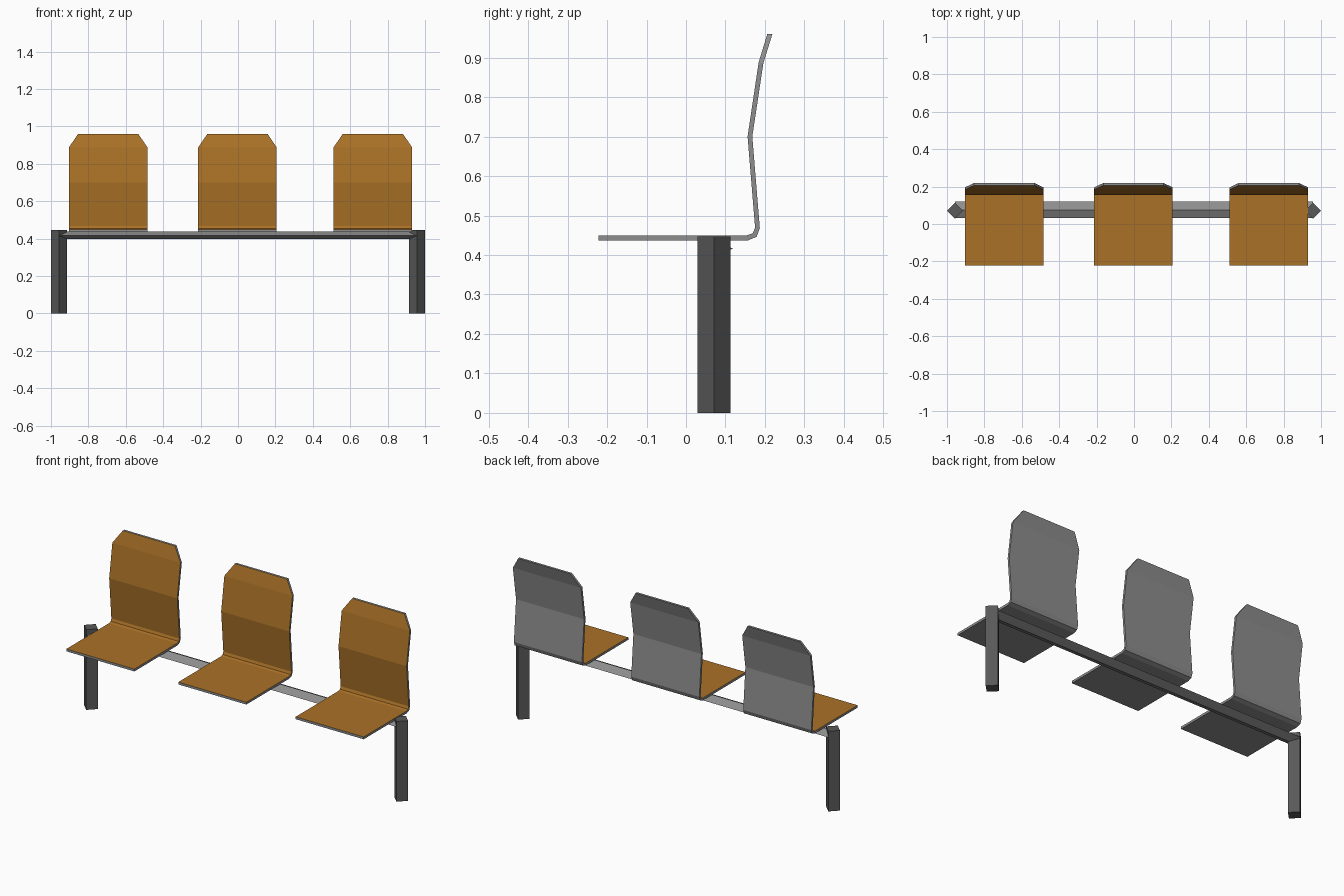
import bpy, bmesh, math

if "Cube" in bpy.data.objects:
    bpy.data.objects.remove(bpy.data.objects["Cube"])


def material(name, rgb):
    m = bpy.data.materials.new(name)
    m.diffuse_color = (*rgb, 1.0)
    m.use_nodes = True
    m.node_tree.nodes["Principled BSDF"].inputs["Base Color"].default_value = m.diffuse_color
    return m


ORANGE = material("orange_wood", (0.40, 0.165, 0.020))
GREY = material("grey_metal", (0.27, 0.27, 0.27))
DARK = material("dark_grey_metal", (0.10, 0.10, 0.10))


def finish(name, bm, mats):
    bmesh.ops.recalc_face_normals(bm, faces=bm.faces[:])
    me = bpy.data.meshes.new(name)
    bm.to_mesh(me)
    bm.free()
    for m in mats:
        me.materials.append(m)
    ob = bpy.data.objects.new(name, me)
    bpy.context.collection.objects.link(ob)
    return ob


# Seat shell profile (y, z): sitting side and rear side
INNER = [(-0.222, 0.450), (0.155, 0.450), (0.169, 0.455), (0.175, 0.469),
         (0.156, 0.700), (0.184, 0.888), (0.206, 0.960)]
OUTER = [(-0.222, 0.437), (0.157, 0.437), (0.179, 0.446), (0.187, 0.468),
         (0.168, 0.700), (0.196, 0.886), (0.219, 0.960)]
HALF = 0.21


def seat(name, cx):
    bm = bmesh.new()
    rings = []
    for i, (a, b) in enumerate(zip(INNER, OUTER)):
        w = HALF - (0.049 if i == len(INNER) - 1 else 0)  # chamfered top corners
        rings.append([bm.verts.new((cx + s * w, *p))
                      for s, p in ((-1, a), (1, a), (1, b), (-1, b))])
    for r, q in zip(rings, rings[1:]):
        for k in range(4):
            n = (k + 1) % 4
            f = bm.faces.new((r[k], r[n], q[n], q[k]))
            f.material_index = 1 if k == 0 else 0  # sitting side is orange
    bm.faces.new(rings[0])
    bm.faces.new(rings[-1])
    finish(name, bm, [GREY, ORANGE])


def prism(name, base, axis_vec, mat):
    bm = bmesh.new()
    f = bm.faces.new([bm.verts.new(p) for p in base])
    ext = bmesh.ops.extrude_face_region(bm, geom=[f])
    bmesh.ops.translate(bm, vec=axis_vec,
                        verts=[v for v in ext["geom"] if isinstance(v, bmesh.types.BMVert)])
    finish(name, bm, [mat])


# Three seats
for label, cx in (("left", -0.694), ("middle", -0.003), ("right", 0.721)):
    seat(label + "_seat", cx)

# Square legs turned 45 degrees
LY, R = 0.071, 0.042
for label, s in (("left", -1), ("right", 1)):
    lx = s * 0.957
    prism(label + "_leg",
          [(lx + R * math.cos(i * math.pi / 2), LY + R * math.sin(i * math.pi / 2), 0)
           for i in range(4)], (0, 0, 0.447), DARK)

# Flattened diamond beam
BY = 0.075
prism("cross_beam",
      [(-0.957, BY - 0.044, 0.416), (-0.957, BY, 0.397),
       (-0.957, BY + 0.044, 0.416), (-0.957, BY, 0.438)], (1.914, 0, 0), GREY)
